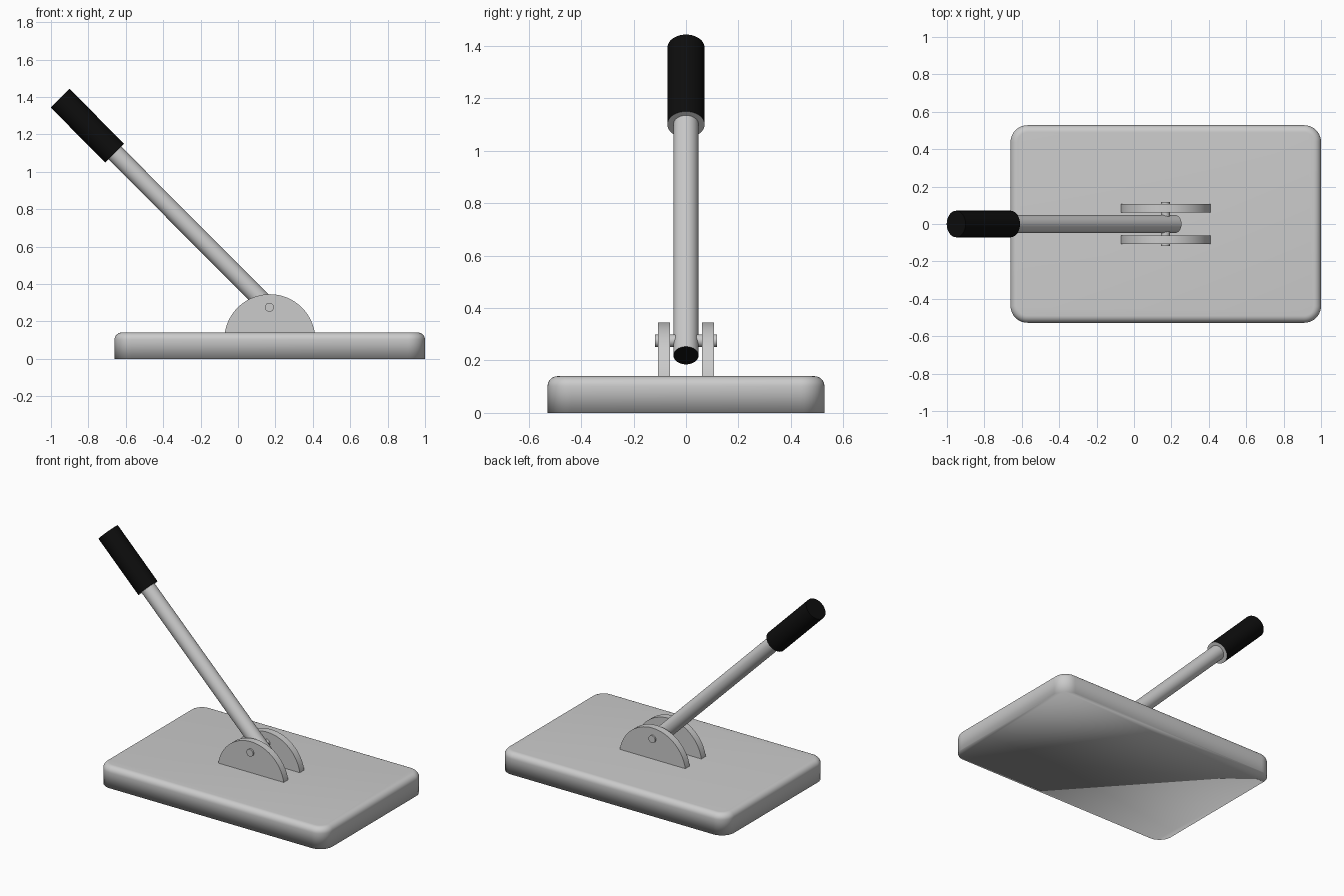
import bpy, bmesh, math
from mathutils import Vector

if "Cube" in bpy.data.objects:
    bpy.data.objects.remove(bpy.data.objects["Cube"])


def material(name, rgb):
    m = bpy.data.materials.new(name)
    m.diffuse_color = (*rgb, 1.0)
    m.use_nodes = True
    m.node_tree.nodes["Principled BSDF"].inputs["Base Color"].default_value = m.diffuse_color
    return m


METAL = material("light_grey_metal", (0.60, 0.60, 0.60))
BLACK = material("black_rubber", (0.004, 0.004, 0.004))


def finish(name, bm, mats, angle=35):
    bmesh.ops.recalc_face_normals(bm, faces=bm.faces)
    mesh = bpy.data.meshes.new(name)
    bm.to_mesh(mesh)
    bm.free()
    for m in mats:
        mesh.materials.append(m)
    ob = bpy.data.objects.new(name, mesh)
    bpy.context.collection.objects.link(ob)
    bpy.ops.object.select_all(action='DESELECT')
    ob.select_set(True)
    bpy.context.view_layer.objects.active = ob
    if angle is None:
        bpy.ops.object.shade_smooth()
    else:
        bpy.ops.object.shade_smooth_by_angle(angle=math.radians(angle))
    return ob


def rod(name, a, b, r, mats, start_cap=0, segments=48):
    """Cylinder from a to b; start_cap is the material slot of the face at a."""
    a, b = Vector(a), Vector(b)
    axis = (b - a).normalized()
    side = Vector((0, 1, 0)) if abs(axis.y) < 0.9 else Vector((1, 0, 0))
    other = axis.cross(side)
    bm = bmesh.new()
    rings = []
    for c in (a, b):
        rings.append([bm.verts.new(c + r * (math.cos(t) * side + math.sin(t) * other))
                      for t in (2 * math.pi * i / segments for i in range(segments))])
    for i in range(segments):
        j = (i + 1) % segments
        bm.faces.new((rings[0][i], rings[0][j], rings[1][j], rings[1][i]))
    cap = bm.faces.new(rings[0])
    cap.material_index = start_cap
    bm.faces.new(rings[1])
    return finish(name, bm, mats)


def rounded_rect(x0, x1, y0, y1, r, n=10):
    pts = []
    for k, (cx, cy) in enumerate(((x1 - r, y1 - r), (x0 + r, y1 - r),
                                  (x0 + r, y0 + r), (x1 - r, y0 + r))):
        for i in range(n + 1):
            t = math.pi / 2 * (k + i / n)
            pts.append((cx + r * math.cos(t), cy + r * math.sin(t)))
    return pts


# base slab: rounded corners, rounded top edge, square bottom edge
H, EDGE = 0.14, 0.038
levels = [(0.0, 0.0)]
for i in range(9):
    t = math.pi / 2 * i / 8
    levels.append((H - EDGE + EDGE * math.sin(t), EDGE * (1 - math.cos(t))))
bm = bmesh.new()
loops = []
for z, d in levels:
    pts = rounded_rect(-0.66 + d, 1.0 - d, -0.528 + d, 0.528 - d, 0.09 - d)
    loops.append([bm.verts.new((x, y, z)) for x, y in pts])
for lo, hi in zip(loops, loops[1:]):
    for i in range(len(lo)):
        j = (i + 1) % len(lo)
        bm.faces.new((lo[i], lo[j], hi[j], hi[i]))
bm.faces.new(loops[0])
bm.faces.new(loops[-1])
finish("base", bm, [METAL], None)

# two half-disc bracket plates
PX, R, CZ = 0.17, 0.243, 0.102
low = math.asin((0.135 - CZ) / R)
for name, y0, y1 in (("front_bracket", -0.107, -0.061), ("back_bracket", 0.061, 0.107)):
    bm = bmesh.new()
    rings = []
    for y in (y0, y1):
        rings.append([bm.verts.new((PX + R * math.cos(t), y, CZ + R * math.sin(t)))
                      for t in (low + (math.pi - 2 * low) * i / 40 for i in range(41))])
    for i in range(41):
        j = (i + 1) % 41
        bm.faces.new((rings[0][i], rings[0][j], rings[1][j], rings[1][i]))
    for ring in rings:
        bm.faces.new(ring)
    finish(name, bm, [METAL])

# pivot pin through both plates
rod("pivot_pin", (PX - 0.002, -0.118, 0.275), (PX - 0.002, 0.118, 0.275), 0.024, [METAL], segments=32)

# lever bar with a black lower end, and the black grip with a grey underside
rod("lever_bar", (0.22, 0, 0.219), (-0.70, 0, 1.142), 0.048, [METAL, BLACK], 1)
rod("hand_grip", (-0.66, 0, 1.10), (-0.951, 0, 1.393), 0.071, [BLACK, METAL], 1)
